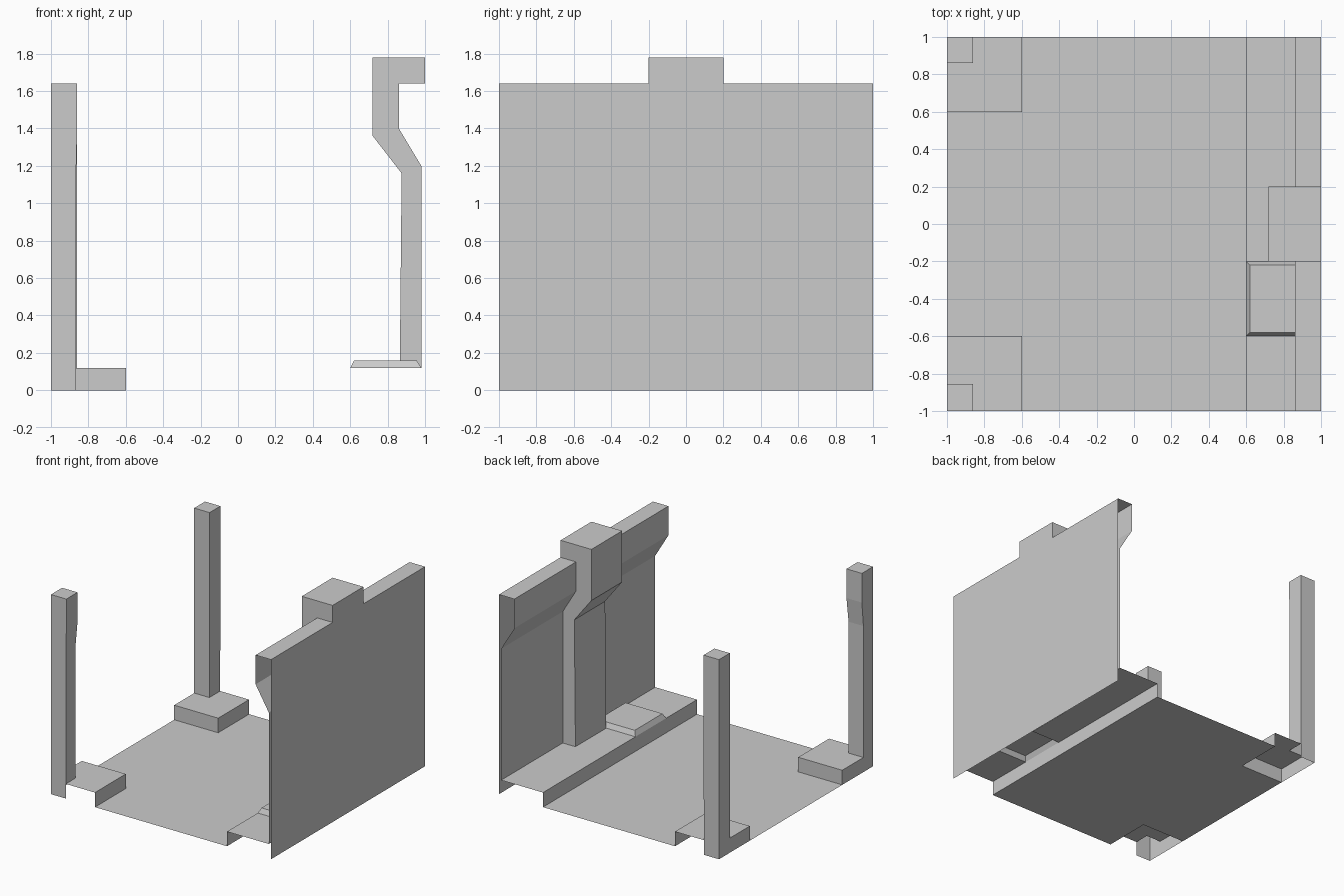
import bpy
from mathutils import Vector

if "Cube" in bpy.data.objects:
    bpy.data.objects.remove(bpy.data.objects["Cube"])


def build(name, faces):
    """Make an open-surface object from (corners, facing) pairs."""
    verts, polys = [], []
    for pts, facing in faces:
        pts = [Vector(p) for p in pts]
        normal = Vector()
        for a, b in zip(pts, pts[1:] + pts[:1]):
            normal += a.cross(b)
        if normal.dot(Vector(facing)) < 0:
            pts.reverse()
        polys.append(range(len(verts), len(verts) + len(pts)))
        verts += pts
    mesh = bpy.data.meshes.new(name)
    mesh.from_pydata(verts, [], [list(p) for p in polys])
    obj = bpy.data.objects.new(name, mesh)
    bpy.context.collection.objects.link(obj)
    # Join the shared corners
    import bmesh
    bm = bmesh.new()
    bm.from_mesh(mesh)
    bmesh.ops.remove_doubles(bm, verts=bm.verts, dist=0.0005)
    bm.to_mesh(mesh)
    bm.free()
    return obj


def sweep(profile, y0, y1):
    """Extrude an x-z profile along y; the room side is to its left."""
    return [([(a[0], y0, a[1]), (b[0], y0, b[1]), (b[0], y1, b[1]), (a[0], y1, a[1])],
             (a[1] - b[1], 0, b[0] - a[0])) for a, b in zip(profile, profile[1:])]


UP = (0, 0, 1)

# Floor with the two left corners left out
build("floor", [([(-1, -.6, 0), (-.6, -.6, 0), (-.6, -1, 0), (.6, -1, 0),
                  (.6, 1, 0), (-.6, 1, 0), (-.6, .6, 0), (-1, .6, 0)], UP)])

# Curb: stepped along the wall, open below the step plate and pillar
step = [(.6, 0), (.6, .12), (.98, .12)]
build("curb", sweep(step, -1, -.6) + sweep(step[:2], -.6, -.2)
      + sweep(step[:2] + [(.865, .12)], -.2, .2) + sweep(step, .2, 1))

# Inner wall with overhanging upper band, interrupted by the pillar
wall = [(.98, .12), (.98, 1.2), (.86, 1.4), (.86, 1.64), (1, 1.64)]
build("inner_wall", sweep(wall, -1, -.2) + sweep(wall, .2, 1))

# Flat outer wall with the raised pillar top
outline = [(-1, 0), (1, 0), (1, 1.64), (.2, 1.64), (.2, 1.78),
           (-.2, 1.78), (-.2, 1.64), (-1, 1.64)]
build("outer_wall", [([(1, y, z) for y, z in outline], (1, 0, 0))])

# Pillar: front surfaces and both sides
pillar = [(.865, .12), (.875, 1.16), (.72, 1.36), (.72, 1.78), (1, 1.78)]
side = pillar + wall[::-1]
build("pillar", sweep(pillar, -.2, .2)
      + [([(x, s * .2, z) for x, z in side], (0, s, 0)) for s in (-1, 1)])

# Bevelled step plate
low = [(.6, -.6, .12), (.98, -.6, .12), (.98, -.2, .12), (.6, -.2, .12)]
top = [(.62, -.58, .16), (.955, -.58, .16), (.955, -.22, .16), (.62, -.22, .16)]
out = [(0, -1, 0), (1, 0, 0), (0, 1, 0), (-1, 0, 0)]
build("step_plate", [(top, UP)] + [
    ([low[i], low[(i + 1) % 4], top[(i + 1) % 4], top[i]], out[i]) for i in range(4)])

# Corner posts and their footings
tapered = [(.12, .865, .875), (1.2, .865, .875), (1.4, .86, .855), (1.64, .86, .855)]
straight = [(.12, .862, .86), (1.64, .86, .86)]
for label, s, rings in (("front", -1, tapered), ("back", 1, straight)):
    z, ix, iy = rings[-1]
    faces = [([(-1, s, z), (-ix, s, z), (-ix, s * iy, z), (-1, s * iy, z)], UP)]
    for (z0, x0, y0), (z1, x1, y1) in zip(rings, rings[1:]):
        faces += [
            ([(-x0, s, z0), (-x0, s * y0, z0), (-x1, s * y1, z1), (-x1, s, z1)], (1, 0, 0)),
            ([(-1, s * y0, z0), (-x0, s * y0, z0), (-x1, s * y1, z1), (-1, s * y1, z1)], (0, -s, 0)),
            ([(-1, s, z0), (-x0, s, z0), (-x1, s, z1), (-1, s, z1)], (0, s, 0)),
            ([(-1, s, z0), (-1, s * y0, z0), (-1, s * y1, z1), (-1, s, z1)], (-1, 0, 0))]
    x0, y0 = rings[0][1:]
    faces.append(([(-1, s, 0), (-x0, s, 0), (-x0, s, .12), (-1, s, .12)], (0, s, 0)))
    build(label + "_post", faces)

    h, w = .12, .6
    build(label + "_footing", [
        ([(-1, s * y0, h), (-x0, s * y0, h), (-x0, s, h), (-w, s, h),
          (-w, s * w, h), (-1, s * w, h)], UP),
        ([(-w, s, 0), (-w, s * w, 0), (-w, s * w, h), (-w, s, h)], (1, 0, 0)),
        ([(-w, s * w, 0), (-1, s * w, 0), (-1, s * w, h), (-w, s * w, h)], (0, -s, 0)),
        ([(-1, s, 0), (-1, s * w, 0), (-1, s * w, h), (-1, s, h)], (-1, 0, 0))])
